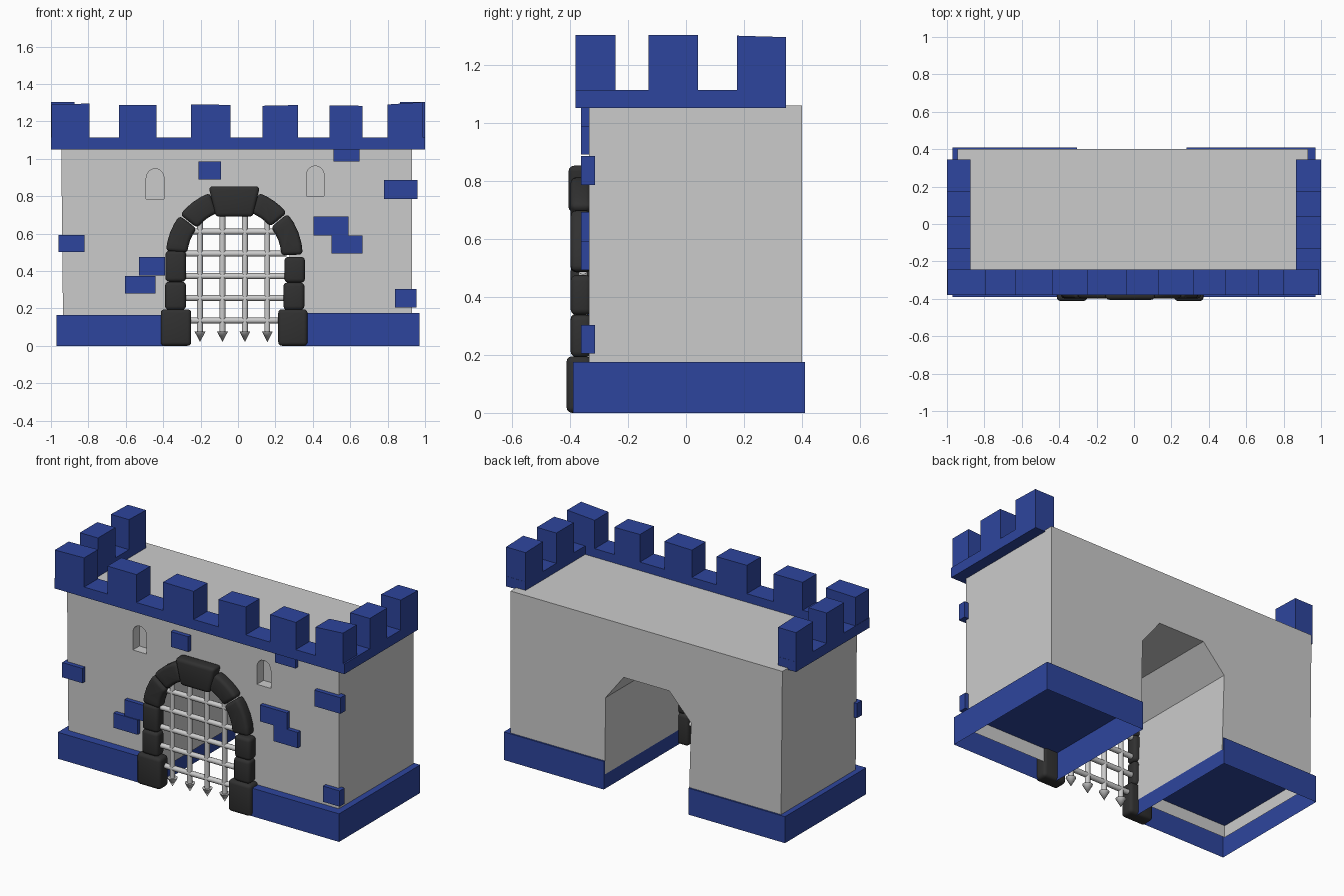
import bpy, bmesh, math
from mathutils import Vector

if "Cube" in bpy.data.objects:
    bpy.data.objects.remove(bpy.data.objects["Cube"])


def material(name, col):
    m = bpy.data.materials.new(name)
    m.diffuse_color = (*col, 1)
    m.use_nodes = True
    m.node_tree.nodes["Principled BSDF"].inputs["Base Color"].default_value = m.diffuse_color
    return m


BLUE = material("blue_brick", (0.027, 0.06, 0.34))
DARK = material("dark_stone", (0.03, 0.03, 0.03))


def prism(name, pts, a, b, axis="y", mat=None):
    """Extrude a 2D outline (horizontal, z) from a to b along the given axis."""
    bm = bmesh.new()
    put = (lambda p, t: (p[0], t, p[1])) if axis == "y" else (lambda p, t: (t, p[0], p[1]))
    v0 = [bm.verts.new(put(p, a)) for p in pts]
    v1 = [bm.verts.new(put(p, b)) for p in pts]
    n = len(pts)
    bm.faces.new(v0)
    bm.faces.new(v1)
    for i in range(n):
        j = (i + 1) % n
        bm.faces.new((v0[i], v0[j], v1[j], v1[i]))
    bmesh.ops.recalc_face_normals(bm, faces=bm.faces)
    me = bpy.data.meshes.new(name)
    bm.to_mesh(me)
    bm.free()
    ob = bpy.data.objects.new(name, me)
    bpy.context.collection.objects.link(ob)
    if mat:
        me.materials.append(mat)
    return ob


def rect(x0, x1, z0, z1):
    return [(x0, z0), (x1, z0), (x1, z1), (x0, z1)]


def activate(ob):
    bpy.ops.object.select_all(action="DESELECT")
    ob.select_set(True)
    bpy.context.view_layer.objects.active = ob


def open_bottom(ob, zmax):
    bm = bmesh.new()
    bm.from_mesh(ob.data)
    low = [f for f in bm.faces if f.normal.z < -0.9 and f.calc_center_median().z < zmax]
    bmesh.ops.delete(bm, geom=low, context="FACES")
    bm.to_mesh(ob.data)
    bm.free()


# Gatehouse wall with a faceted passage
wall = prism("gatehouse_wall", [
    (-0.935, 0.09), (-0.945, 1.06), (0.93, 1.06), (0.93, 0.09),
    (0.28, 0.09), (0.275, 0.57), (0.15, 0.73), (-0.165, 0.73), (-0.315, 0.57), (-0.3, 0.09)],
    -0.335, 0.40)

# Recessed arrow windows
for x, z in ((-0.443, 0.785), (0.413, 0.80)):
    arch = [(x + 0.048 * math.cos(a), z + 0.11 + 0.052 * math.sin(a))
            for a in (math.pi * i / 8 for i in range(9))]
    cutter = prism("window_cutter", [(x - 0.048, z), (x + 0.048, z)] + arch, -0.5, -0.27)
    mod = wall.modifiers.new("window", "BOOLEAN")
    mod.operation = "DIFFERENCE"
    mod.solver = "EXACT"
    mod.object = cutter
    activate(wall)
    bpy.ops.object.modifier_apply(modifier=mod.name)
    bpy.data.objects.remove(cutter)
open_bottom(wall, 0.12)

# Plinths on both sides of the passage
for name, x0, x1, h in (("plinth_left", -0.97, -0.305, 0.165), ("plinth_right", 0.28, 0.97, 0.175)):
    open_bottom(prism(name, rect(x0, x1, 0, h), -0.39, 0.41, mat=BLUE), 0.05)


# Crenellated parapets
def parapet(name, start, end, merlons, a, b, axis):
    pts = [(start, 1.05), (start, 1.113)]
    for m0, m1, t0, t1 in merlons:
        pts += [(m0, 1.113), (m0, t0), (m1, t1), (m1, 1.113)]
    pts += [(end, 1.113), (end, 1.05)]
    clean = [p for i, p in enumerate(pts) if p not in pts[:i]]
    return prism(name, clean, a, b, axis, BLUE)


parapet("parapet_front", -1, 1, [
    (-0.998, -0.795, 1.29, 1.295), (-0.635, -0.435, 1.287, 1.287), (-0.25, -0.04, 1.29, 1.288),
    (0.13, 0.32, 1.283, 1.287), (0.488, 0.665, 1.285, 1.283), (0.80, 0.99, 1.29, 1.303)],
    -0.38, -0.243, "y")
side = [(-0.13, 0.042, 1.302, 1.302), (0.175, 0.344, 1.3, 1.295)]
parapet("parapet_left", -0.243, 0.345, side, -1, -0.875, "x")
parapet("parapet_right", -0.243, 0.345, side, 0.865, 1, "x")

# Loose coloured bricks on the front
for x0, x1, z0, z1 in ((-0.96, -0.82, 0.50, 0.592), (-0.21, -0.09, 0.89, 0.985),
                       (0.51, 0.65, 0.985, 1.055), (0.78, 0.96, 0.785, 0.885),
                       (0.405, 0.59, 0.59, 0.692), (0.50, 0.665, 0.492, 0.59),
                       (-0.53, -0.39, 0.375, 0.475), (-0.605, -0.44, 0.28, 0.372),
                       (0.84, 0.955, 0.205, 0.303)):
    prism("wall_brick", rect(x0, x1, z0, z1), -0.362, -0.313, mat=BLUE)


# Rounded archway stones
def stone(name, pts, front):
    ob = prism(name, pts, front, -0.325, mat=DARK)
    mod = ob.modifiers.new("round", "BEVEL")
    mod.width = 0.02
    mod.segments = 3
    mod.limit_method = "ANGLE"
    activate(ob)
    bpy.ops.object.modifier_apply(modifier=mod.name)
    bpy.ops.object.shade_smooth_by_angle(angle=math.radians(40))


def voussoir(a0, a1):
    cx, cz, n = -0.02, 0.475, 4
    angs = [math.radians(a0 + (a1 - a0) * i / n) for i in range(n + 1)]
    ring = [(r * math.cos(a), r * math.sin(a)) for r, seq in
            ((0.367, angs), (0.252, angs[::-1])) for a in seq]
    stone("arch_stone", [(cx + x, cz + z) for x, z in ring], -0.398)


for x0, x1, z0, z1 in ((-0.39, -0.278, 0.192, 0.342), (-0.388, -0.278, 0.342, 0.508),
                       (0.243, 0.355, 0.192, 0.338), (0.248, 0.358, 0.338, 0.475)):
    stone("jamb_stone", rect(x0, x1, z0, z1), -0.398)
for x0, x1 in ((-0.413, -0.25), (0.215, 0.372)):
    stone("foot_stone", rect(x0, x1, 0, 0.195), -0.412)
for a0, a1 in ((2, 39), (40, 69), (111, 142), (143, 175)):
    voussoir(a0, a1)
stone("keystone", [(-0.12, 0.69), (0.08, 0.69), (0.117, 0.852), (-0.157, 0.852)], -0.405)


# Portcullis bars with pointed tips
def rod(name, p, q, r1, r2=None):
    p, q = Vector(p), Vector(q)
    d = q - p
    bpy.ops.mesh.primitive_cone_add(vertices=10, radius1=r1, radius2=r1 if r2 is None else r2,
                                    depth=d.length, location=(p + q) / 2,
                                    rotation=d.to_track_quat("Z", "Y").to_euler())
    bpy.context.object.name = name
    bpy.ops.object.shade_smooth_by_angle(angle=math.radians(50))


Y = -0.355
for x in (-0.203, -0.083, 0.037, 0.157):
    rod("gate_upright", (x, Y, 0.07), (x, Y, 0.72 if abs(x) < 0.1 else 0.69), 0.016)
    rod("gate_spike", (x, Y, 0.075), (x, Y, 0.02), 0.03, 0.0)
for z, x0, x1 in ((0.135, -0.29, 0.25), (0.255, -0.29, 0.26), (0.372, -0.29, 0.26),
                  (0.492, -0.29, 0.26), (0.61, -0.25, 0.21)):
    rod("gate_crossbar", (x0, Y, z), (x1, Y, z), 0.016)
